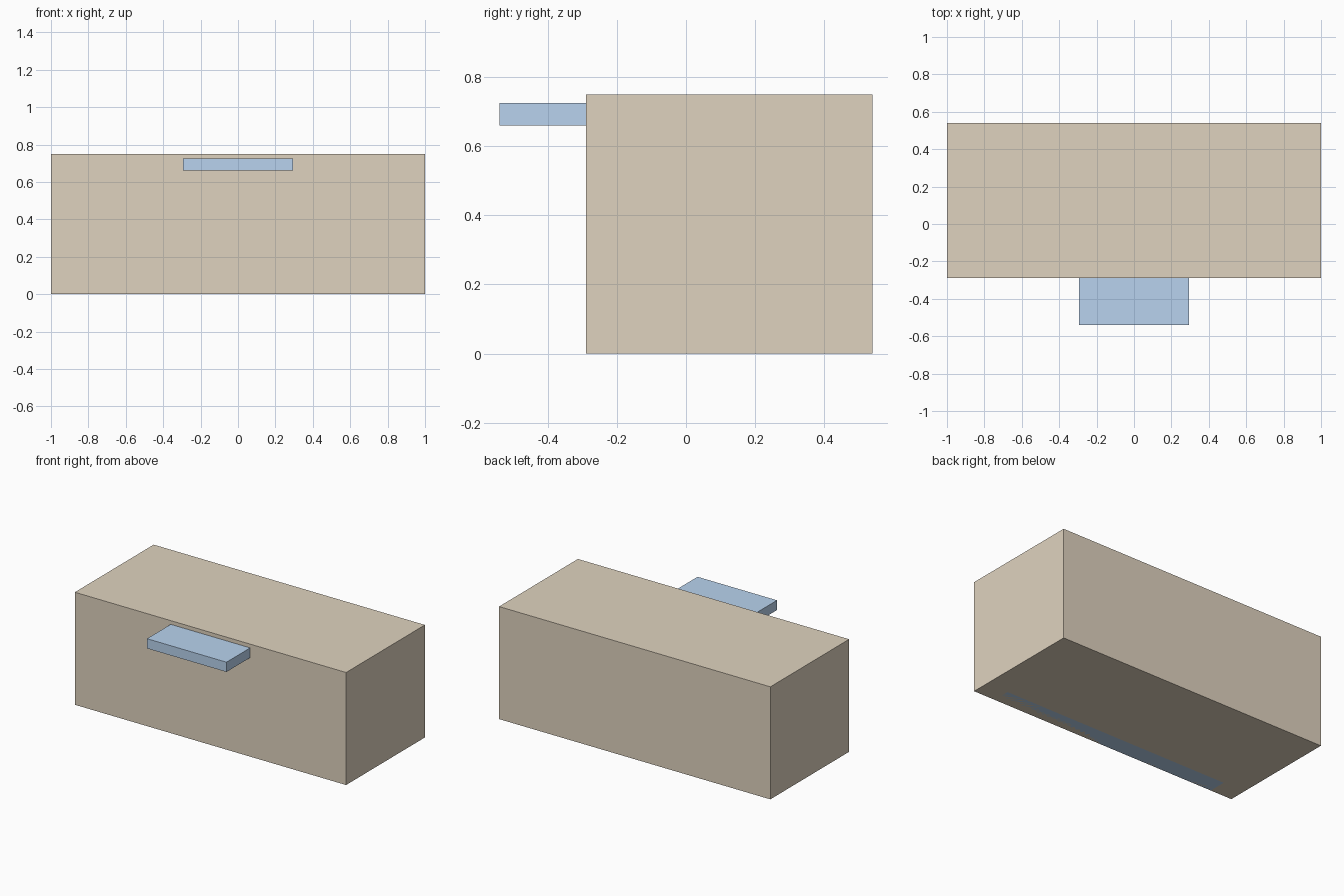
import bpy

if "Cube" in bpy.data.objects:
    bpy.data.objects.remove(bpy.data.objects["Cube"])


def material(name, rgb):
    m = bpy.data.materials.new(name)
    m.diffuse_color = (*rgb, 1)
    m.use_nodes = True
    m.node_tree.nodes["Principled BSDF"].inputs["Base Color"].default_value = m.diffuse_color
    return m


def box(name, x, y, z, mat):
    """Box from (min, max) ranges on each axis."""
    ranges = (x, y, z)
    bpy.ops.mesh.primitive_cube_add(size=1, location=[(a + b) / 2 for a, b in ranges])
    ob = bpy.context.object
    ob.name = ob.data.name = name
    ob.scale = [b - a for a, b in ranges]
    bpy.ops.object.transform_apply(location=False, rotation=False, scale=True)
    ob.data.materials.append(mat)
    return ob


tan = material("tan", (0.74, 0.65, 0.52))
blue = material("blue", (0.48, 0.65, 0.86))

FRONT = -0.29

# main cabinet block
box("cabinet_body", (-1, 1), (FRONT, 0.54), (0, 0.75), tan)
# shelf jutting from the front, just below the top
box("front_shelf", (-0.293, 0.293), (-0.54, FRONT), (0.66, 0.725), blue)
# low kick block set flush into the front bottom edge
box("kick_block", (-0.84, 0.84), (FRONT, -0.17), (0, 0.17), blue)
